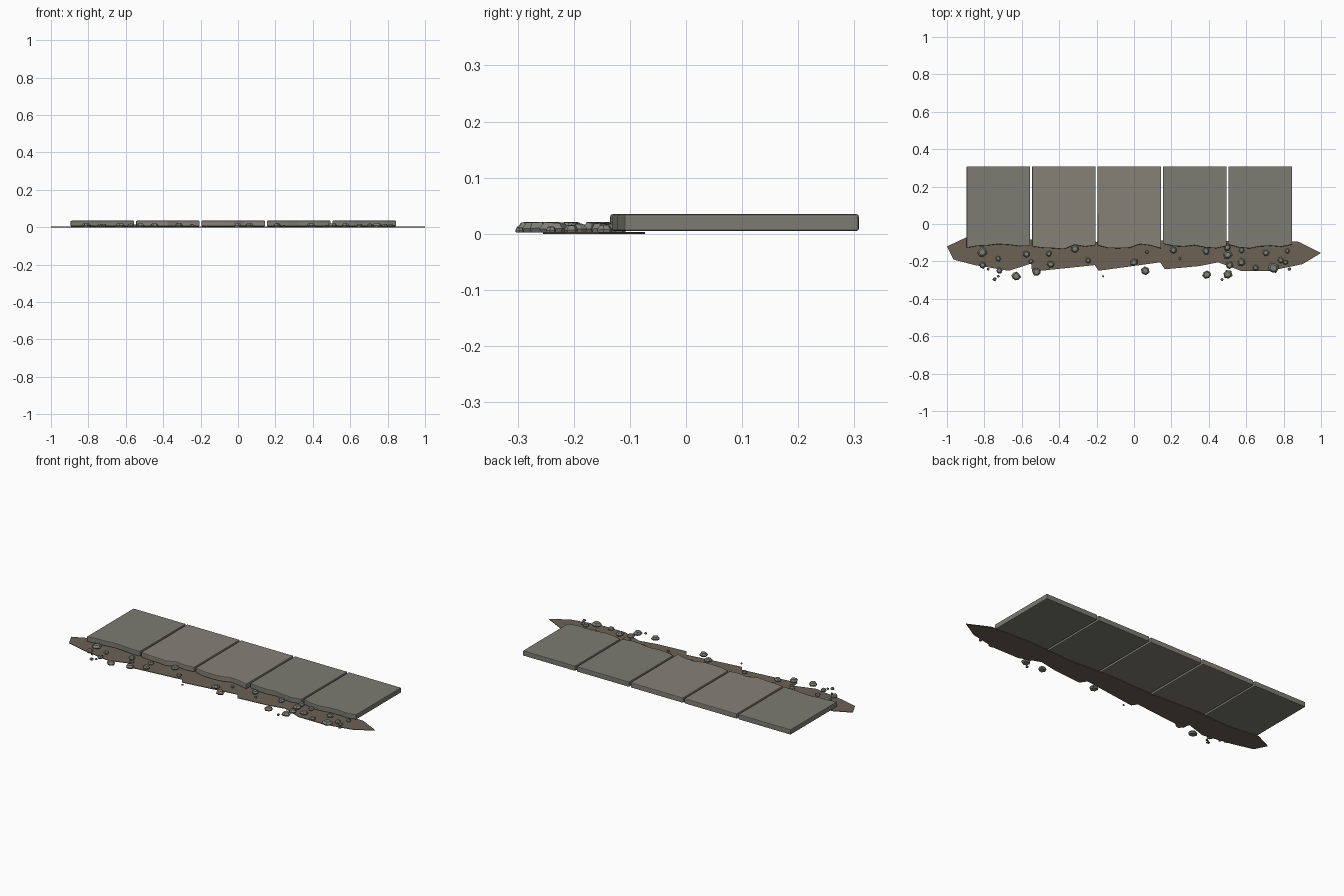
import bpy, bmesh, math, random

if "Cube" in bpy.data.objects:
    bpy.data.objects.remove(bpy.data.objects["Cube"])

random.seed(7)


def material(name, rgb):
    m = bpy.data.materials.new(name)
    m.diffuse_color = (*rgb, 1)
    m.use_nodes = True
    m.node_tree.nodes["Principled BSDF"].inputs["Base Color"].default_value = m.diffuse_color
    return m


def add_object(name, bm, mat):
    bmesh.ops.recalc_face_normals(bm, faces=bm.faces)
    me = bpy.data.meshes.new(name)
    bm.to_mesh(me)
    bm.free()
    me.materials.append(mat)
    ob = bpy.data.objects.new(name, me)
    bpy.context.collection.objects.link(ob)
    return ob


def prism(outline, z0, z1):
    bm = bmesh.new()
    low = [bm.verts.new((x, y, z0)) for x, y in outline]
    top = [bm.verts.new((x, y, z1)) for x, y in outline]
    bm.faces.new(low[::-1])
    bm.faces.new(top)
    n = len(low)
    for i in range(n):
        j = (i + 1) % n
        bm.faces.new((low[i], low[j], top[j], top[i]))
    return bm


grey = material("slab_grey", (0.20, 0.20, 0.17))
warm = material("slab_warm", (0.23, 0.22, 0.18))
soil = material("soil", (0.15, 0.12, 0.09))
stone = material("stone", (0.22, 0.22, 0.19))

# Paving slabs with a broken front edge (depths at even steps across each slab)
edges = [
    (-.128, -.118, -.115, -.108, -.112, -.119, -.118),
    (-.120, -.128, -.130, -.135, -.112, -.121, -.114),
    (-.114, -.129, -.130, -.128, -.108, -.115, -.131),
    (-.106, -.118, -.121, -.114, -.126, -.130, -.118),
    (-.110, -.126, -.131, -.120, -.117, -.122, -.110),
]
for k, front in enumerate(edges):
    x0 = -0.895 + 0.35 * k
    pts = [(x0 + 0.34 * i / 6, y) for i, y in enumerate(front)]
    pts += [(x0 + 0.34, 0.308), (x0, 0.308)]
    ob = add_object(f"paving_slab_{k + 1}", prism(pts, 0.005, 0.035),
                    warm if k in (1, 2) else grey)
    bev = ob.modifiers.new("edge_bevel", 'BEVEL')
    bev.width = 0.004
    bev.segments = 2
    bev.limit_method = 'ANGLE'
    bev.angle_limit = math.radians(50)

# Thin ragged soil strip under the broken edge
soil_outline = [
    (-1, -.12), (-.965, -.19), (-.85, -.22), (-.67, -.25), (-.55, -.212),
    (-.545, -.255), (-.21, -.22), (-.19, -.25), (.14, -.205), (.165, -.242),
    (.35, -.225), (.45, -.205), (.57, -.25), (.73, -.25), (.9, -.215),
    (1, -.155), (.88, -.095), (.6, -.085), (.35, -.1), (.1, -.085),
    (-.2, -.095), (-.5, -.08), (-.7, -.095), (-.9, -.073),
]
add_object("soil_strip", prism(soil_outline, 0, 0.003), soil)

# Loose rubble: x, y, radius
rubble = [
    (-.81, -.15, .028), (-.81, -.22, .02), (-.72, -.25, .018), (-.63, -.28, .026),
    (-.52, -.257, .023), (-.445, -.215, .02), (-.575, -.16, .02), (-.455, -.16, .017),
    (-.727, -.185, .016), (-.55, -.2, .014), (-.315, -.135, .022), (-.245, -.195, .016),
    (0, -.205, .023), (.06, -.25, .025), (.07, -.15, .01), (.21, -.14, .02),
    (.245, -.185, .008), (.385, -.145, .019), (.39, -.27, .025), (.5, -.27, .026),
    (.5, -.165, .025), (.51, -.22, .02), (.5, -.125, .02), (.575, -.205, .024),
    (.575, -.14, .016), (.65, -.235, .018), (.705, -.155, .02), (.745, -.235, .029),
    (.785, -.195, .018), (.81, -.205, .014), (.83, -.24, .01), (.82, -.145, .014),
    (-.165, -.28, .006), (-.745, -.295, .011), (-.78, -.24, .008), (-.725, -.28, .008),
    (.47, -.297, .008),
]
for k, (cx, cy, r) in enumerate(rubble):
    bm = bmesh.new()
    n = random.choice((6, 7, 8))
    h = min(0.021, 0.006 + 0.7 * r)
    turn = random.random() * 6.28
    radii = [r * random.uniform(.8, 1.08) for _ in range(n)]
    rings = []
    for frac, s in ((0, .85), (.45, 1), (1, .65)):
        ring = []
        for i in range(n):
            a = turn + 2 * math.pi * i / n
            drop = random.uniform(0, .12) * h if frac else 0
            ring.append(bm.verts.new((cx + radii[i] * s * math.cos(a),
                                      cy + radii[i] * s * math.sin(a),
                                      .002 + (h - .002) * frac - drop)))
        rings.append(ring)
    for a, b in zip(rings, rings[1:]):
        for i in range(n):
            j = (i + 1) % n
            bm.faces.new((a[i], a[j], b[j], b[i]))
    bm.faces.new(rings[0][::-1])
    peak = bm.verts.new((cx, cy, h))
    for i in range(n):
        bm.faces.new((rings[2][i], rings[2][(i + 1) % n], peak))
    add_object(f"rubble_{k + 1}", bm, stone)
